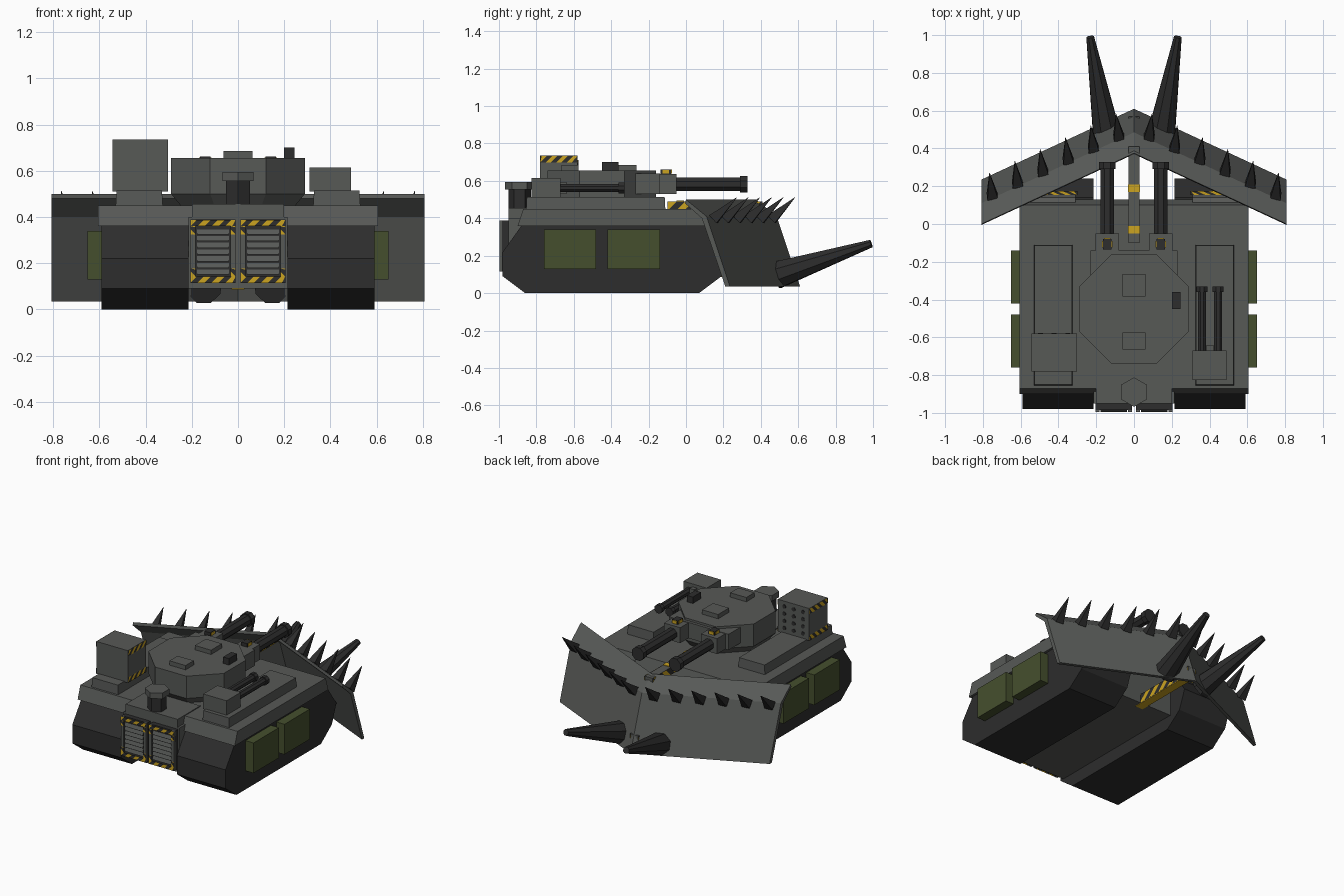
import bpy, bmesh, math
from mathutils import Vector

old = bpy.data.objects.get("Cube")
if old:
    bpy.data.objects.remove(old, do_unlink=True)


def material(name, r, g, b):
    m = bpy.data.materials.new(name)
    m.use_nodes = True
    m.diffuse_color = (r, g, b, 1)
    m.node_tree.nodes["Principled BSDF"].inputs["Base Color"].default_value = (r, g, b, 1)
    return m


GREY = material("armour grey", 0.095, 0.1, 0.094)
DARK = material("dark steel", 0.026, 0.026, 0.026)
GREEN = material("olive green", 0.06, 0.078, 0.027)
YELLOW = material("warning yellow", 0.6, 0.37, 0.015)


def build(name, verts, faces, mats, slots=None, closed=True):
    mesh = bpy.data.meshes.new(name)
    mesh.from_pydata([tuple(v) for v in verts], [], faces)
    for m in mats:
        mesh.materials.append(m)
    for p, s in zip(mesh.polygons, slots or []):
        p.material_index = s
    if closed:
        bm = bmesh.new()
        bm.from_mesh(mesh)
        bmesh.ops.recalc_face_normals(bm, faces=bm.faces)
        bm.to_mesh(mesh)
        bm.free()
    obj = bpy.data.objects.new(name, mesh)
    bpy.context.collection.objects.link(obj)
    return obj


def loft(name, rings, mat):
    """Skin a stack of equal-sized rings and cap both ends."""
    n = len(rings[0])
    verts = [v for ring in rings for v in ring]
    faces = [(k * n + i, k * n + (i + 1) % n, (k + 1) * n + (i + 1) % n, (k + 1) * n + i)
             for k in range(len(rings) - 1) for i in range(n)]
    faces += [tuple(range(n)), tuple(range(len(verts) - n, len(verts)))]
    return build(name, verts, faces, [mat])


def box(name, x, y, z, mat, taper=0.0):
    def ring(h, t):
        return [(x[0] + t, y[0] + t, h), (x[1] - t, y[0] + t, h),
                (x[1] - t, y[1] - t, h), (x[0] + t, y[1] - t, h)]
    return loft(name, [ring(z[0], 0), ring(z[1], taper)], mat)


def prism(name, profile, x0, x1, mat):
    return loft(name, [[(x, y, z) for y, z in profile] for x in (x0, x1)], mat)


def rod(name, a, b, r0, r1, mat, sides=8):
    a, b = Vector(a), Vector(b)
    q = (b - a).to_track_quat('Z', 'Y')

    def ring(c, r):
        angles = [math.tau * (i + 0.5) / sides for i in range(sides)]
        return [c + q @ Vector((r * math.cos(t), r * math.sin(t), 0)) for t in angles]
    return loft(name, [ring(a, r0), ring(b, r1)], mat)


def hazard(name, origin, u, v, length, width, step=0.03):
    """Thin band of slanted yellow and dark stripes."""
    origin, u, v = Vector(origin), Vector(u), Vector(v)
    verts, faces, slots = [], [], []
    for i in range(-2, int(length / step) + 2):
        lo = [min(max(s * step, 0), length) for s in (i, i + 1)]
        hi = [min(max(s * step + width, 0), length) for s in (i, i + 1)]
        if lo[1] - lo[0] + hi[1] - hi[0] < 0.001:
            continue
        k = len(verts)
        verts += [origin + u * lo[0], origin + u * lo[1],
                  origin + u * hi[1] + v * width, origin + u * hi[0] + v * width]
        faces.append((k, k + 1, k + 2, k + 3))
        slots.append(i % 2)
    return build(name, verts, faces, [DARK, YELLOW], slots, closed=False)


def span(s, a, b):
    return tuple(sorted((s * a, s * b)))


# Hull
box("hull_core", (-0.215, 0.215), (-0.95, 0.1), (0.09, 0.4), GREY)
prism("hull_deck", [(-0.9, 0.36), (0.13, 0.36), (0.1, 0.45), (-0.87, 0.45)], -0.605, 0.605, GREY)
box("engine_cover", (-0.2, 0.2), (-0.95, -0.7), (0.39, 0.456), GREY)

# Tracks, skirts and deck plates on both sides
track = [(-0.86, 0), (0.07, 0), (0.19, 0.09), (0.24, 0.22), (0.14, 0.36),
         (-0.88, 0.36), (-0.98, 0.22), (-0.98, 0.09)]
for s, side in ((1, "left"), (-1, "right")):
    prism("track_" + side, track, s * 0.215, s * 0.59, DARK)
    box("deck_plate_" + side, span(s, 0.325, 0.53), (-0.855, -0.11), (0.44, 0.515), GREY, 0.004)
    for k, y in enumerate((-0.76, -0.42)):
        box(f"skirt_{side}_{k}", span(s, 0.58, 0.652), (y, y + 0.28), (0.13, 0.34), GREEN)
    prism("fender_mount_" + side, [(0.08, 0.34), (0.17, 0.34), (0.14, 0.4), (0.08, 0.42)],
          s * 0.31, s * 0.56, GREY)
    hazard("fender_stripes_" + side, (s * 0.4 - 0.1, 0.175, 0.338), (1, 0, 0),
           (0, -0.447, 0.894), 0.2, 0.05)

# Rear doors with slats and striped frames
for s, side in ((1, "left"), (-1, "right")):
    x = span(s, 0.01, 0.205)
    box("door_" + side, x, (-0.985, -0.94), (0.115, 0.388), DARK)
    for k in range(7):
        z = 0.15 + k * 0.029
        prism(f"door_slat_{side}_{k}", [(-0.98, z), (-0.994, z), (-0.984, z + 0.025), (-0.98, z + 0.025)],
              x[0] + 0.028, x[1] - 0.028, GREY)
    for k, z in enumerate((0.115, 0.36)):
        hazard(f"door_stripes_{side}_{k}", (x[0], -0.997, z), (1, 0, 0), (0, 0, 1), 0.195, 0.027)
    for k, xx in enumerate((x[0], x[1] - 0.022)):
        for j, z in enumerate((0.142, 0.325)):
            hazard(f"door_corner_{side}_{k}{j}", (xx + 0.022, -0.997, z), (0, 0, 1), (-1, 0, 0),
                   0.035, 0.022)
        box(f"door_post_{side}_{k}", (xx, xx + 0.022), (-0.996, -0.98), (0.115, 0.388), GREY)

# Exhaust stack
rod("exhaust_pipe", (0, -0.89, 0.4), (0, -0.89, 0.56), 0.06, 0.06, DARK, 6)
rod("exhaust_cap", (0, -0.89, 0.555), (0, -0.89, 0.595), 0.078, 0.078, GREY, 6)

# Turret
R = 0.29 / math.cos(math.pi / 8)
rod("turret_ring", (0, -0.45, 0.44), (0, -0.45, 0.5), 0.26, R, GREY)
rod("turret_body", (0, -0.45, 0.5), (0, -0.45, 0.655), R, R, GREY)
box("turret_front", (-0.23, 0.23), (-0.32, -0.14), (0.53, 0.64), GREY)
box("turret_hatch_front", (-0.062, 0.062), (-0.385, -0.265), (0.65, 0.685), GREY)
box("turret_hatch_rear", (-0.062, 0.062), (-0.665, -0.575), (0.65, 0.685), GREY)
box("periscope", (0.2, 0.245), (-0.45, -0.36), (0.65, 0.7), DARK)
for s, side in ((1, "left"), (-1, "right")):
    x = s * 0.142
    box("mantlet_" + side, span(s, 0.08, 0.205), (-0.16, -0.05), (0.53, 0.637), GREY)
    rod("cannon_" + side, (x, -0.06, 0.582), (x, 0.3, 0.582), 0.039, 0.039, DARK)
    rod("muzzle_" + side, (x, 0.29, 0.582), (x, 0.328, 0.582), 0.048, 0.048, DARK)
    box("sight_" + side, (x - 0.023, x + 0.023), (-0.135, -0.08), (0.63, 0.662), DARK)
    box("sight_lens_" + side, (x - 0.018, x + 0.018), (-0.082, -0.074), (0.64, 0.66), YELLOW)
    for k, xx in enumerate((x - 0.025, x + 0.025)):
        box(f"sight_side_{side}_{k}", (xx - 0.002, xx + 0.002), (-0.125, -0.09), (0.64, 0.658), YELLOW)

# Twin gun mount on the left deck
box("twin_gun_base", (0.31, 0.49), (-0.825, -0.67), (0.51, 0.615), GREY)
box("twin_gun_cradle", (0.385, 0.42), (-0.68, -0.64), (0.53, 0.595), GREY)
for k, x in enumerate((0.36, 0.445)):
    rod(f"twin_gun_barrel_{k}", (x, -0.68, 0.562), (x, -0.35, 0.562), 0.024, 0.024, DARK)
    rod(f"twin_gun_muzzle_{k}", (x, -0.36, 0.562), (x, -0.33, 0.562), 0.031, 0.031, DARK)

# Rocket box on the right deck
box("rocket_box", (-0.543, -0.302), (-0.78, -0.58), (0.51, 0.735), GREY)
for k, x in enumerate((-0.546, -0.299)):
    for j, z in enumerate((0.512, 0.697)):
        hazard(f"rocket_stripes_{k}{j}", (x, -0.78, z), (0, 1, 0), (0, 0, 1), 0.2, 0.037, 0.028)
for i in range(3):
    for j in range(4):
        c = (-0.495 + i * 0.072, -0.582, 0.548 + j * 0.05)
        rod(f"rocket_tube_{i}{j}", c, (c[0], -0.576, c[2]), 0.014, 0.014, DARK)

# Plough blade: a folded profile swept along a V
fold = [(0.0, 0.5), (0.11, 0.41), (0.235, 0.035), (0.21, 0.035), (0.085, 0.4), (-0.005, 0.48)]
SWEEP = 0.375
for s, side in ((1, "left"), (-1, "right")):
    loft("blade_" + side, [[(0, y + SWEEP, z) for y, z in fold],
                           [(s * 0.808, y, z) for y, z in fold]], GREY)
    for k in range(6):
        x = 0.08 + k * 0.134
        y = 0.12 + SWEEP * (1 - x / 0.808)
        rod(f"blade_spike_{side}_{k}", (s * x, y, 0.395), (s * (x + 0.015), y + 0.125, 0.512),
            0.04, 0.001, DARK, 4)
    rod("ram_spike_" + side, (s * 0.145, 0.48, 0.095), (s * 0.232, 0.99, 0.265), 0.078, 0.022, DARK)

# Blade support arms with striped sides
for name, y0, y1, z0, z1 in (("upper_arm", -0.1, 0.41, 0.44, 0.49), ("lower_arm", 0.05, 0.57, 0.09, 0.15)):
    box(name, (-0.03, 0.03), (y0, y1), (z0, z1), GREY)
    box(name + "_underside", (-0.029, 0.029), (y0, y1), (z0 - 0.004, z0), YELLOW)
    for k, x in enumerate((-0.032, 0.032)):
        hazard(f"{name}_stripes_{k}", (x, y0, z0), (0, 1, 0), (0, 0, 1), y1 - y0, z1 - z0, 0.045)
for k, y in enumerate((-0.03, 0.19)):
    box(f"upper_arm_band_{k}", (-0.031, 0.031), (y - 0.02, y + 0.02), (0.486, 0.494), YELLOW)
